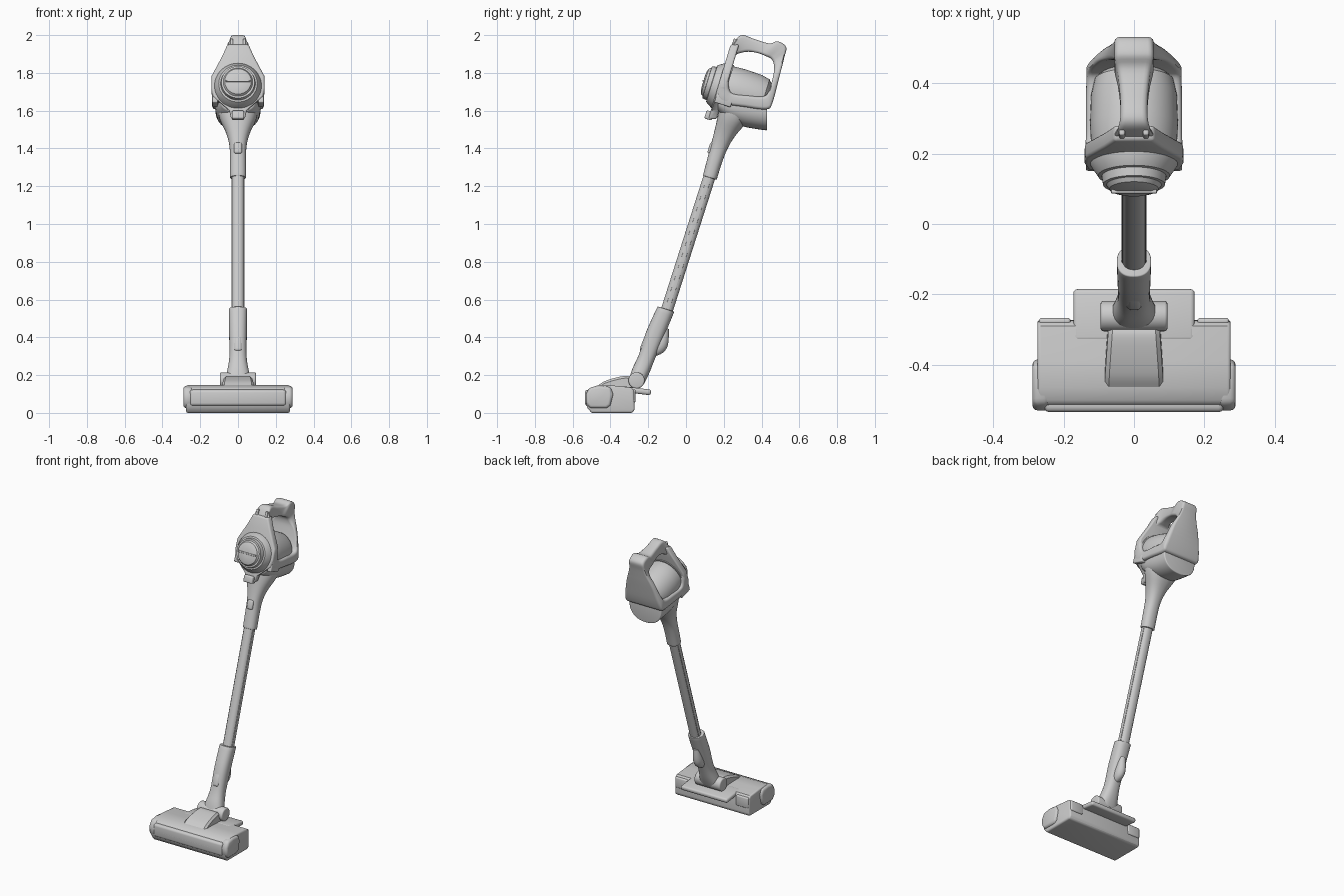
import bpy, bmesh, math
from mathutils import Vector

if "Cube" in bpy.data.objects:
    bpy.data.objects.remove(bpy.data.objects["Cube"])

TILT = math.radians(17.2)          # lean of the wand and handheld body
UP = -math.pi / 2                  # section angle for vertical sections


def build(name, verts, faces, bevel=0.0, angle=35):
    mesh = bpy.data.meshes.new(name)
    mesh.from_pydata([tuple(v) for v in verts], [], faces)
    bm = bmesh.new()
    bm.from_mesh(mesh)
    bmesh.ops.recalc_face_normals(bm, faces=bm.faces)
    bm.to_mesh(mesh)
    bm.free()
    obj = bpy.data.objects.new(name, mesh)
    bpy.context.collection.objects.link(obj)
    bpy.ops.object.select_all(action='DESELECT')
    obj.select_set(True)
    bpy.context.view_layer.objects.active = obj
    if bevel:
        m = obj.modifiers.new("bevel", 'BEVEL')
        m.width, m.segments, m.limit_method = bevel, 3, 'ANGLE'
        m.angle_limit = math.radians(40)
        bpy.ops.object.modifier_apply(modifier=m.name)
    bpy.ops.object.shade_smooth_by_angle(angle=math.radians(angle))
    return obj


def bridge(name, rings, closed=False, **kw):
    n, k = len(rings[0]), len(rings)
    faces = [(i * n + j, i * n + (j + 1) % n, (i + 1) % k * n + (j + 1) % n, (i + 1) % k * n + j)
             for i in range(k if closed else k - 1) for j in range(n)]
    if not closed:
        faces += [tuple(range(n)), tuple(range((k - 1) * n, k * n))]
    return build(name, [v for r in rings for v in r], faces, **kw)


def spline(pts, k, closed=False):
    """Catmull-Rom resampling of equal-length tuples."""
    n, out = len(pts), []
    for i in range(n if closed else n - 1):
        get = (lambda j: pts[j % n]) if closed else (lambda j: pts[max(0, min(n - 1, j))])
        quad = list(zip(get(i - 1), get(i), get(i + 1), get(i + 2)))
        for s in range(k):
            t = s / k
            out.append(tuple(0.5 * (2 * b + (c - a) * t + (2 * a - 5 * b + 4 * c - d) * t * t
                                    + (3 * b - a - 3 * c + d) * t ** 3) for a, b, c, d in quad))
    return out if closed else out + [pts[-1]]


def loft(name, stations, power=2.0, k=4, n=40, **kw):
    """Stations: y, z, half width, half depth, section angle."""
    rings = []
    for y, z, rx, ry, a in spline(stations, k):
        ring = []
        for i in range(n):
            t = 2 * math.pi * i / n
            c, s = math.cos(t), math.sin(t)
            u = math.copysign(abs(c) ** (2 / power), c) * rx
            v = math.copysign(abs(s) ** (2 / power), s) * ry
            ring.append((u, y + v * math.cos(a), z - v * math.sin(a)))
        rings.append(ring)
    return bridge(name, rings, **kw)


def prism(name, profile, x0, x1, bevel=0.01):
    """Side profile (y, z) extruded across x."""
    return bridge(name, [[(x, y, z) for y, z in profile] for x in (x0, x1)], bevel=bevel)


def block(name, loc, size, bevel, tilt=0.0):
    x, y, z = (s / 2 for s in size)
    obj = bridge(name, [[(a, b, c) for a, b in ((-x, -y), (x, -y), (x, y), (-x, y))]
                        for c in (-z, z)], bevel=bevel)
    obj.location = loc
    obj.rotation_euler.x = -tilt
    return obj


def circle(y, z, r, n=32):
    return [(y + r * math.cos(2 * math.pi * i / n), z + r * math.sin(2 * math.pi * i / n))
            for i in range(n)]


def lathe(name, origin, profile, n=48):
    """Profile (distance back, radius) turned around the body's tilted axis."""
    rings = []
    for s, r in profile:
        y, z = origin[0] + s * math.cos(TILT), origin[1] - s * math.sin(TILT)
        rings.append([(r * math.cos(2 * math.pi * i / n),
                       y + r * math.sin(2 * math.pi * i / n) * math.sin(TILT),
                       z + r * math.sin(2 * math.pi * i / n) * math.cos(TILT)) for i in range(n)])
    return bridge(name, rings, angle=30)


# Floor head
prism("floor_head", [(-.525, .03), (-.53, .09), (-.51, .13), (-.465, .147), (-.39, .145),
                     (-.29, .135), (-.275, .12), (-.272, .015), (-.285, 0), (-.5, 0)],
      -.275, .275, .014)
block("front_window", (0, -.51, .08), (.51, .05, .085), .015)
block("window_groove", (0, -.532, .076), (.36, .006, .006), .002)
for side, tag in ((-1, "left"), (1, "right")):
    cap = [(-.53, .055), (-.53, .1), (-.51, .135), (-.46, .143), (-.4, .138), (-.385, .1),
           (-.4, .04), (-.42, .025), (-.51, .025)]
    prism(tag + "_end_cap", cap, side * .24, side * .289, .015)
    block(tag + "_rear_pad", (side * .225, -.277, .09), (.09, .02, .07), .008)
block("rear_plate", (0, -.26, .117), (.345, .15, .03), .012, math.radians(7))

# Curved cover over the middle of the head
cover = [(-.465, .146, .083), (-.43, .168, .082), (-.37, .187, .078),
         (-.315, .196, .074), (-.285, .185, .072)]
rings = []
for y, z, w in spline(cover, 5):
    rings.append([(-w - .004, y, .1), (-w, y, z - .012), (-w + .012, y, z),
                  (w - .012, y, z), (w, y, z - .012), (w + .004, y, .1)])
bridge("neck_cover", rings)

# Swivel hinge and lower connector
prism("swivel_hinge", circle(-.262, .172, .043), -.095, .095, .008)
loft("lower_connector", [(-.262, .165, .072, .042, TILT), (-.24, .22, .058, .046, TILT),
                         (-.208, .295, .046, .044, TILT), (-.162, .42, .047, .049, TILT),
                         (-.106, .55, .049, .046, TILT)], power=2.4, bevel=.004)
loft("rear_release_lever", [(-.195, .295, .012, .01, TILT), (-.158, .33, .028, .038, TILT),
                            (-.128, .375, .03, .035, TILT), (-.11, .45, .02, .02, TILT)])
block("lower_button", (0, -.219, .365), (.042, .03, .085), .013, math.radians(21))

# Wand with side rails
wand = (-.115, .5), (.14, 1.3)
loft("wand", [(y, z, .033, .032, TILT) for y, z in wand], power=2.3, k=1)
for x in (-.031, .031):
    rail = loft("wand_rail", [(y, z, .004, .012, TILT) for y, z in wand], power=5, k=1, n=16)
    rail.location.x = x

# Upper connector flaring into the handheld body
loft("upper_connector", [(.126, 1.245, .043, .038, TILT), (.15, 1.33, .043, .04, TILT),
                         (.176, 1.41, .045, .045, TILT), (.205, 1.48, .062, .056, TILT),
                         (.245, 1.56, .098, .078, TILT), (.27, 1.63, .11, .09, TILT)],
     power=2.3, bevel=.004)
block("upper_button", (0, .135, 1.4), (.042, .03, .06), .01, TILT)

# Rounded lower tank, flat at the back
loft("lower_tank", [(.17, 1.645, .09, .05, UP), (.22, 1.635, .11, .085, UP),
                    (.29, 1.625, .118, .105, UP), (.36, 1.615, .12, .11, UP),
                    (.43, 1.608, .12, .113, UP)], power=2.3, bevel=.006)

# Dust cup in front and motor drum behind it
lathe("dust_cup", (.092, 1.757), [(0, .02), (.001, .05), (.008, .07), (.02, .078), (.021, .088),
                                  (.045, .092), (.047, .102), (.085, .126), (.13, .128)])
block("cup_bar", (0, .093, 1.757), (.13, .012, .01), .003, TILT)
lathe("motor_drum", (.185, 1.728), [(0, .11), (.04, .122), (.1, .125), (.19, .122),
                                    (.235, .112), (.255, .09), (.265, .05)])

# Front shield: mirrored outline in the tilted front plane
half = [(.036, 1.555), (.046, 1.6), (.132, 1.675), (.141, 1.72), (.139, 1.785),
        (.085, 1.885), (.056, 1.95)]
outline = half + [(-x, z) for x, z in reversed(half)]
bridge("front_shield", [[(x, .155 + d + (z - 1.68) * .3, z) for x, z in outline]
                        for d in (0, .045)], bevel=.01)
block("cup_latch", (0, .122, 1.575), (.066, .04, .045), .008, TILT)
for side, tag in ((-1, "left"), (1, "right")):
    block(tag + "_clamp", (side * .122, .2, 1.655), (.03, .09, .05), .006, TILT)

# Handle frame: a closed loop of (outer y, z, inner y, z, half width)
loop = [(.295, 2.0, .288, 1.905, .04), (.255, 1.96, .262, 1.89, .055),
        (.215, 1.87, .24, 1.83, .09), (.182, 1.77, .226, 1.765, .137),
        (.165, 1.68, .23, 1.71, .139), (.205, 1.638, .255, 1.688, .137),
        (.31, 1.62, .33, 1.68, .137), (.425, 1.607, .405, 1.675, .135),
        (.457, 1.64, .436, 1.70, .132), (.492, 1.77, .463, 1.79, .1),
        (.52, 1.88, .465, 1.845, .062), (.53, 1.938, .45, 1.875, .055),
        (.485, 1.967, .42, 1.89, .055), (.44, 1.956, .38, 1.905, .046),
        (.36, 1.98, .33, 1.912, .039)]
rings = []
for oy, oz, iy, iz, w in spline(loop, 5, closed=True):
    o, i = Vector((0, oy, oz)), Vector((0, iy, iz))
    d = o - i
    c = min(.016, d.length * .35)
    d = d.normalized()
    right = []
    for p, s in ((o, -1), (i, 1)):
        corner = []
        for t in (0, 30, 60, 90):          # rounded corner
            t = math.radians(t)
            corner.append(p + d * s * c * (1 - math.cos(t)) + Vector((w - c + c * math.sin(t), 0, 0)))
        right += corner if s == -1 else corner[::-1]
    left = [Vector((-v.x, v.y, v.z)) for v in reversed(right)]
    rings.append(right + left)
bridge("handle_frame", rings, closed=True, angle=40)

# Buttons on the front of the handle
for side, tag in ((-1, "left"), (1, "right")):
    block(tag + "_handle_button", (side * .034, .258, 1.955), (.016, .025, .05), .005, TILT)
